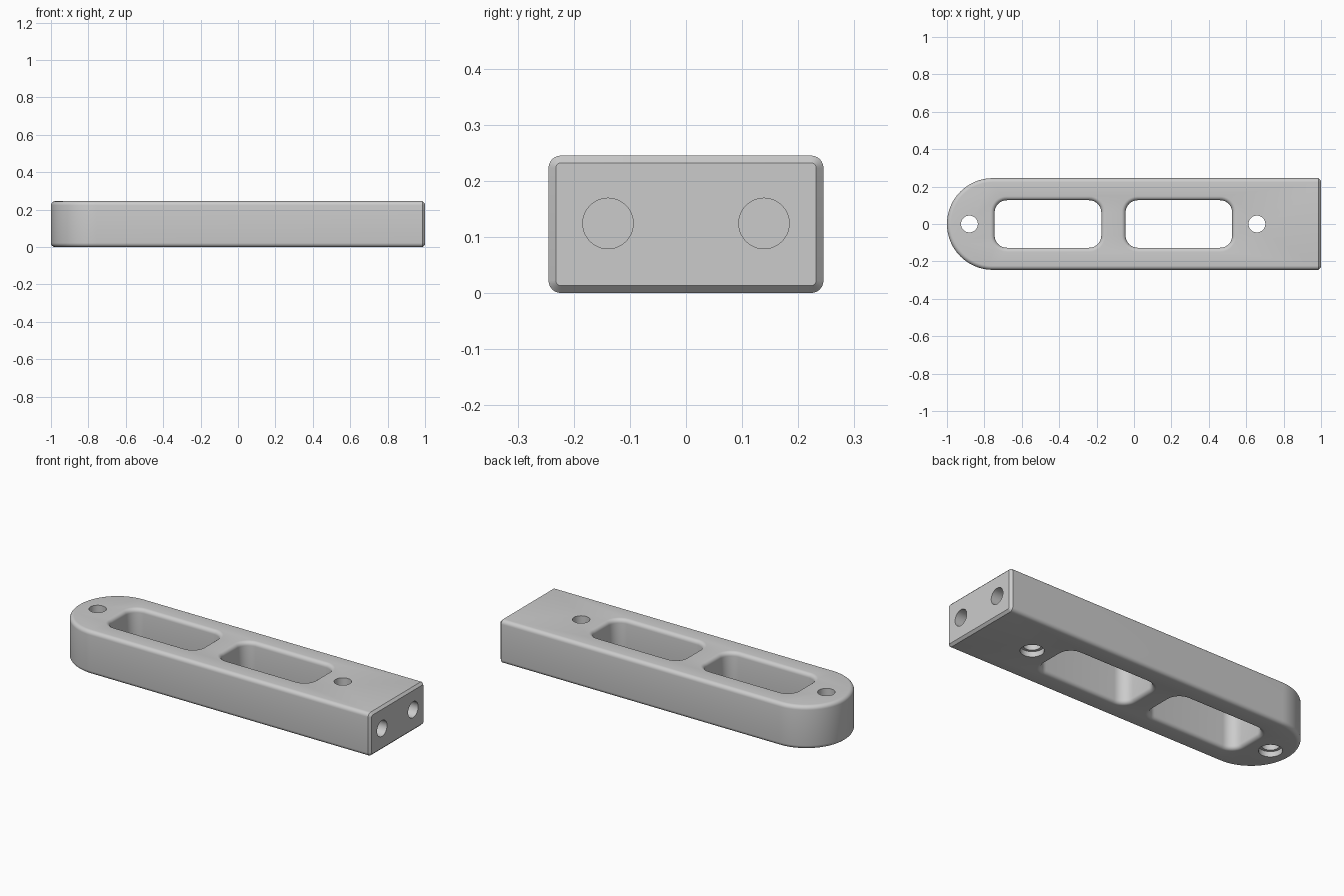
import bpy, bmesh
from math import sin, cos, pi, radians
from mathutils import Matrix

if "Cube" in bpy.data.objects:
    bpy.data.objects.remove(bpy.data.objects["Cube"])

HALF, HEIGHT, FILLET, CHAMFER = 0.245, 0.245, 0.022, 0.013

grey = bpy.data.materials.new("light grey metal")
grey.use_nodes = True
grey.diffuse_color = (0.6, 0.6, 0.6, 1)
grey.node_tree.nodes["Principled BSDF"].inputs["Base Color"].default_value = (0.6, 0.6, 0.6, 1)


def arc(cx, cy, r, start, end, steps):
    angles = [start + (end - start) * i / steps for i in range(steps + 1)]
    return [(cx + r * cos(a), cy + r * sin(a)) for a in angles]


def bar_outline(inset):
    """Round at one end, square at the other."""
    r, end = HALF - inset, 1 - CHAMFER
    return [(end, r)] + arc(HALF - 1, 0, r, pi / 2, 3 * pi / 2, 48) + [(end, -r)]


def window_outline(x0, x1, half, radius):
    def outline(grow):
        r, pts = radius + grow, []
        corners = [(x1, half, 1, 1), (x0, half, -1, 1), (x0, -half, -1, -1), (x1, -half, 1, -1)]
        for i, (x, y, sx, sy) in enumerate(corners):
            pts += arc(x - sx * radius, y - sy * radius, r, i * pi / 2, (i + 1) * pi / 2, 10)
        return pts
    return outline


def loft(bm, outline, levels):
    """Stack the outline at (height, offset) levels and close both ends."""
    rings = [[bm.verts.new((x, y, z)) for x, y in outline(o)] for z, o in levels]
    for a, b in zip(rings, rings[1:]):
        for i in range(len(a)):
            j = (i + 1) % len(a)
            bm.faces.new((a[i], a[j], b[j], b[i]))
    bm.faces.new(rings[0][::-1])
    bm.faces.new(rings[-1])


def fillet_levels():
    """Quarter-round levels at the bottom and the top."""
    steps = [i * pi / 12 for i in range(7)]
    low = [(FILLET * (1 - sin(a)), FILLET * (1 - cos(a))) for a in reversed(steps)]
    low = [(FILLET * (1 - cos(a)), FILLET * (1 - sin(a))) for a in steps]
    return low + [(HEIGHT - z, o) for z, o in reversed(low)]


def make_object(name, bm):
    bmesh.ops.recalc_face_normals(bm, faces=bm.faces)
    mesh = bpy.data.meshes.new(name)
    bm.to_mesh(mesh)
    bm.free()
    obj = bpy.data.objects.new(name, mesh)
    mesh.materials.append(grey)
    bpy.context.collection.objects.link(obj)
    return obj


# Bar with rounded edges
bm = bmesh.new()
loft(bm, bar_outline, fillet_levels())
bmesh.ops.recalc_face_normals(bm, faces=bm.faces)

# Chamfered square end
end = [f for f in bm.faces if f.normal.x > 0.99]
cap = bmesh.ops.dissolve_faces(bm, faces=end)["region"]
bmesh.ops.inset_region(bm, faces=cap, thickness=CHAMFER, depth=CHAMFER)
bar = make_object("bar", bm)

cutters = []

# Two windows with flared rims
for name, x0, x1 in (("window_cutter_round_end", -0.745, -0.175), ("window_cutter_square_end", -0.045, 0.525)):
    bm = bmesh.new()
    levels = [(-0.05, FILLET)] + fillet_levels() + [(HEIGHT + 0.05, FILLET)]
    loft(bm, window_outline(x0, x1, 0.127, 0.065), levels)
    cutters.append(make_object(name, bm))


def hole_cutter(name, radius, length, matrix):
    bm = bmesh.new()
    bmesh.ops.create_cone(bm, cap_ends=True, segments=48, radius1=radius, radius2=radius,
                          depth=length, matrix=matrix)
    cutters.append(make_object(name, bm))


# Upright screw holes, wider at the underside
for name, x in (("round_end", -0.88), ("square_end", 0.657)):
    hole_cutter("screw_hole_" + name, 0.045, 0.6, Matrix.Translation((x, 0, HEIGHT / 2)))
    hole_cutter("counterbore_" + name, 0.06, 0.06, Matrix.Translation((x, 0, 0)))

# Blind holes in the square end
for name, y in (("front", -0.139), ("back", 0.139)):
    place = Matrix.Translation((1, y, 0.124)) @ Matrix.Rotation(pi / 2, 4, "Y")
    hole_cutter("end_hole_" + name, 0.045, 0.6, place)

for cutter in cutters:
    mod = bar.modifiers.new(cutter.name, "BOOLEAN")
    mod.operation, mod.solver, mod.object = "DIFFERENCE", "EXACT", cutter
    cutter.hide_render = True
    cutter.hide_set(True)

# Bake the cuts and smooth the rounded faces
bpy.context.view_layer.objects.active = bar
bar.select_set(True)
for mod in list(bar.modifiers):
    bpy.ops.object.modifier_apply(modifier=mod.name)
for cutter in cutters:
    bpy.data.objects.remove(cutter)
bpy.ops.object.shade_smooth_by_angle(angle=radians(30))
